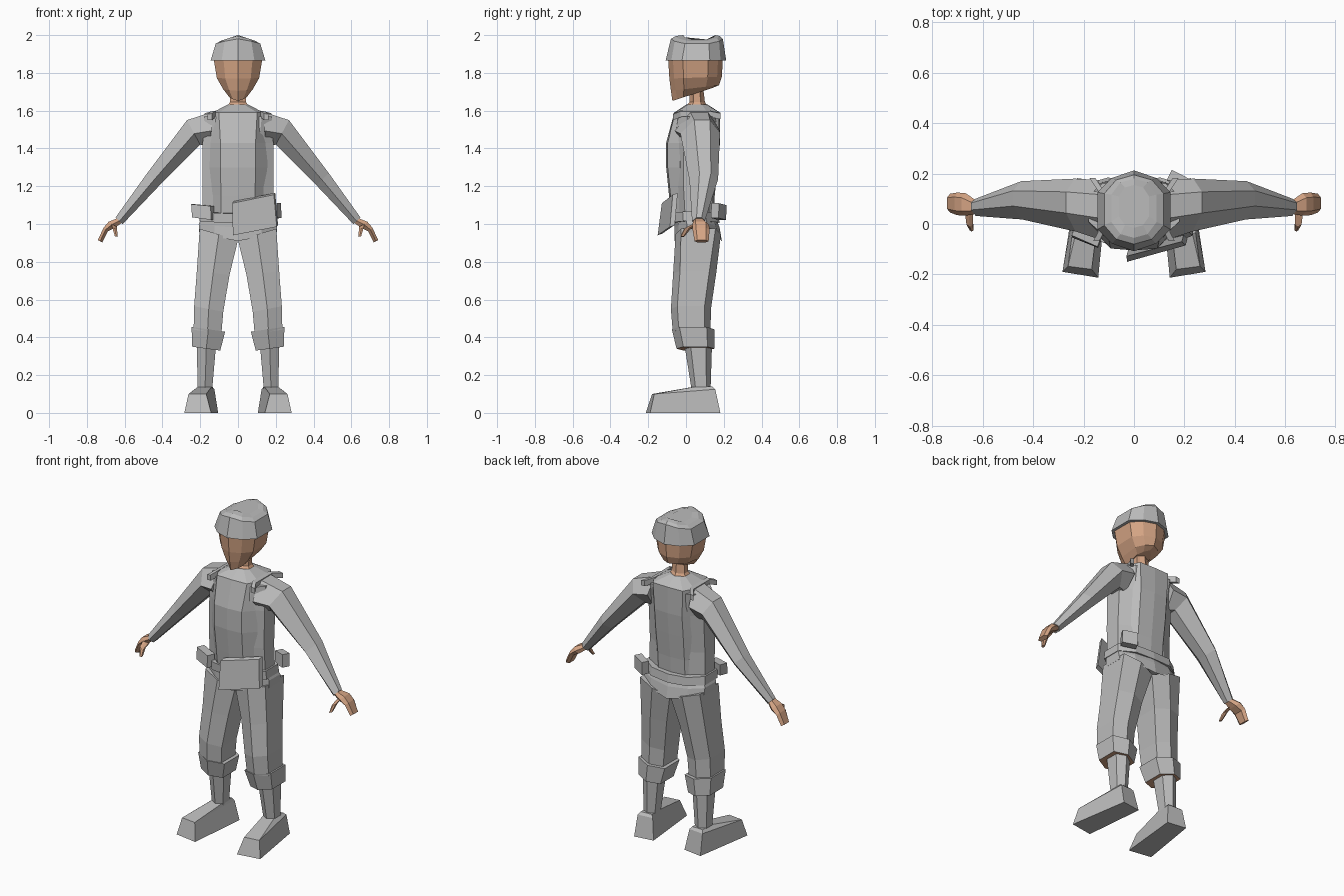
import bpy, bmesh
from mathutils import Vector


def material(name, rgb):
    m = bpy.data.materials.new(name)
    m.diffuse_color = (*rgb, 1)
    return m


GREY = material("grey cloth", (0.50, 0.50, 0.50))
SKIN = material("warm skin", (0.66, 0.37, 0.23))


def loft(name, rings, mat, mirror=False, end_mat=None):
    """Skin a closed tube through equal-sized rings of points and cap it."""
    bm = bmesh.new()
    loops = [[bm.verts.new(p) for p in r] for r in rings]
    n = len(loops[0])
    for a, b in zip(loops, loops[1:]):
        for i in range(n):
            j = (i + 1) % n
            bm.faces.new((a[i], a[j], b[j], b[i]))
    bm.faces.new(loops[0][::-1])
    last = bm.faces.new(loops[-1])
    if end_mat:
        last.material_index = 1
    bmesh.ops.recalc_face_normals(bm, faces=bm.faces)
    me = bpy.data.meshes.new(name)
    bm.to_mesh(me)
    bm.free()
    me.materials.append(mat)
    if end_mat:
        me.materials.append(end_mat)
    ob = bpy.data.objects.new(name, me)
    bpy.context.collection.objects.link(ob)
    if mirror:
        ob.modifiers.new("mirror", 'MIRROR')
    return ob


def oval(z, w, f, b, bow=0.015, cx=0.0, cut=0.6, dz=0.0):
    """Ten-sided level ring; bow pushes the middle out, dz lifts the middle."""
    d = (b - f) * 0.27
    pts = [(0, f, z + dz), (cut * w, f + bow, z + dz * .5), (w, f + d, z), (w, b - d, z),
           (cut * w, b - bow, z + dz * .5), (0, b, z + dz), (-cut * w, b - bow, z + dz * .5),
           (-w, b - d, z), (-w, f + d, z), (-cut * w, f + bow, z + dz * .5)]
    return [(x + cx, y, zz) for x, y, zz in pts]


def limb(x0, x1, y0, y1, z0, z1=None, c=0.28):
    """Six-sided limb ring: inner x0 at height z0, outer x1 at height z1."""
    z1 = z0 if z1 is None else z1
    def p(t, y):
        return (x0 + (x1 - x0) * t, y, z0 + (z1 - z0) * t)
    ym = (y0 + y1) / 2
    return [p(0, ym - (y1 - y0) * c), p(.5, y0), p(1, ym - (y1 - y0) * c),
            p(1, ym + (y1 - y0) * c), p(.5, y1), p(0, ym + (y1 - y0) * c)]


def plate(name, corners, depth):
    """Four-cornered pad thickened along depth."""
    back = [Vector(c) + Vector(depth) for c in corners]
    return loft(name, [corners, back], GREY)


# Head, tapering to a forward chin
def head_ring(z, w, f, b, drop):
    return [(x, y, z - drop * (b - y) / (b - f)) for x, y, _ in oval(0, w, f, b, .025)]


loft("head", [head_ring(1.72, .045, -.072, .14, .068), head_ring(1.735, .078, -.08, .175, .03),
              head_ring(1.78, .112, -.088, .19, .01), head_ring(1.88, .13, -.095, .195, 0)], SKIN)
loft("neck", [oval(1.60, .075, -.02, .13), oval(1.645, .043, .018, .10),
              oval(1.73, .04, .018, .09)], SKIN)

# Faceted cap
loft("cap", [oval(1.865, .145, -.108, .213, .03), oval(1.955, .118, -.08, .195, .02, dz=.025),
             oval(1.97, .09, -.055, .18, .015, dz=.025),
             oval(1.977, .06, -.015, .155, .01, dz=.023)], GREY)

# Torso: side body with a raised front-and-back vest
loft("torso", [oval(1.0, .19, -.055, .14), oval(1.2, .187, -.07, .14),
               oval(1.43, .187, -.075, .16), oval(1.57, .18, -.05, .17, .01, cut=.7)], GREY)
loft("vest", [oval(1.02, .15, -.075, .145, .008), oval(1.15, .15, -.09, .152, .008),
              oval(1.30, .155, -.105, .168, .008), oval(1.43, .155, -.105, .18, .008),
              oval(1.59, .135, -.062, .18, .004, cut=.75), oval(1.632, .055, 0, .115, .01)], GREY)


# Shoulder trim where the sleeve meets the vest
loft("shoulder_trim", [[(x - .012, y, z), (x + .012, y, z - .004), (x + .012, y, z - .035),
                        (x - .012, y, z - .035)]
                       for x, y, z in [(.15, -.068, 1.585), (.13, -.03, 1.60), (.13, .13, 1.60),
                                       (.165, .182, 1.59)]], GREY, True)


# Sleeves, lofted from shoulder to wrist
def sleeve(top, bot, f, b):
    (xt, zt), (xb, zb) = top, bot
    def p(t, y):
        return (xt + (xb - xt) * t, y, zt + (zb - zt) * t)
    d = b - f
    return [p(0, b - d * .25), p(0, f + d * .35), p(.55, f), p(1, f + d * .3),
            p(1, b - d * .3), p(.5, b)]


loft("sleeve", [sleeve((.13, 1.595), (.15, 1.41), -.06, .175),
                sleeve((.27, 1.55), (.20, 1.42), -.03, .18),
                sleeve((.48, 1.27), (.415, 1.205), .018, .17),
                sleeve((.648, 1.035), (.612, .998), .032, .10)], GREY, True)


# Hands: curled mitten and thumb
def hand(top, bot, f, b):
    (xt, zt), (xb, zb) = top, bot
    c = (b - f) * .2
    return [(xt, f + c, zt), (xt, b - c, zt), ((xt + xb) / 2, b, (zt + zb) / 2),
            (xb, b - c, zb), (xb, f + c, zb), ((xt + xb) / 2, f, (zt + zb) / 2)]


loft("hand", [hand((.64, 1.03), (.617, 1.005), .04, .095),
              hand((.685, 1.012), (.652, .98), .033, .122),
              hand((.712, .98), (.69, .96), .035, .125),
              hand((.742, .915), (.718, .903), .045, .12)], SKIN, True)
loft("thumb", [hand((.67, 1.0), (.64, .985), .03, .065), hand((.665, .98), (.64, .97), -.01, .025),
               hand((.652, .935), (.637, .932), -.03, -.008)], SKIN, True)

# Hips with a pointed lower edge, and a belt band
loft("hips", [oval(.955, .205, -.062, .19, .02, dz=-.045),
              oval(1.0, .208, -.06, .178, .02, dz=-.02), oval(1.03, .195, -.06, .16)], GREY)
loft("belt", [oval(1.015, .205, -.085, .178, .012, dz=-.012),
              oval(1.065, .2, -.088, .172, .012, dz=-.012)], GREY)

# Belt pouches and tilted front pad
plate("front_pad", [(-.03, -.128, 1.11), (.19, -.07, 1.155), (.205, -.085, .985),
                    (-.027, -.15, .94)], (.007, .026, .01))
plate("left_pouch", [(-.248, -.045, 1.105), (-.145, -.09, 1.095), (-.143, -.095, 1.022),
                     (-.243, -.055, 1.035)], (.018, .045, 0))
plate("rear_pouch", [(.15, .215, 1.1), (.228, .175, 1.11), (.23, .172, 1.032),
                     (.152, .212, 1.022)], (-.02, -.04, 0))

# Trouser legs, rolled cuffs and shins
loft("trouser_leg", [limb(0, .203, -.055, .185, .915, .975, .38),
                     limb(.045, .218, -.068, .16, .73, .75, .34),
                     limb(.078, .232, -.08, .132, .535, .565, .34),
                     limb(.088, .235, -.07, .13, .42, .44, .34)], GREY, True)
loft("trouser_cuff", [limb(.068, .246, -.075, .15, .43, .455, .32),
                      limb(.094, .242, -.05, .15, .33, .35, .32)][::1], GREY, True, SKIN)
loft("shin", [limb(.108, .218, -.02, .14, .40), limb(.118, .218, -.005, .137, .34),
              limb(.137, .213, .03, .13, .12)], GREY, True)

# Shoes: splayed wedge from sole to ankle
loft("shoe", [[(.142, -.213, .0), (.284, -.19, .0), (.225, .182, .0), (.105, .165, .0)],
              [(.168, -.18, .10), (.262, -.168, .10), (.22, .155, .125), (.125, .145, .125)],
              [(.140, .04, .138), (.212, .045, .138), (.21, .138, .14), (.137, .135, .14)]],
     GREY, True)
